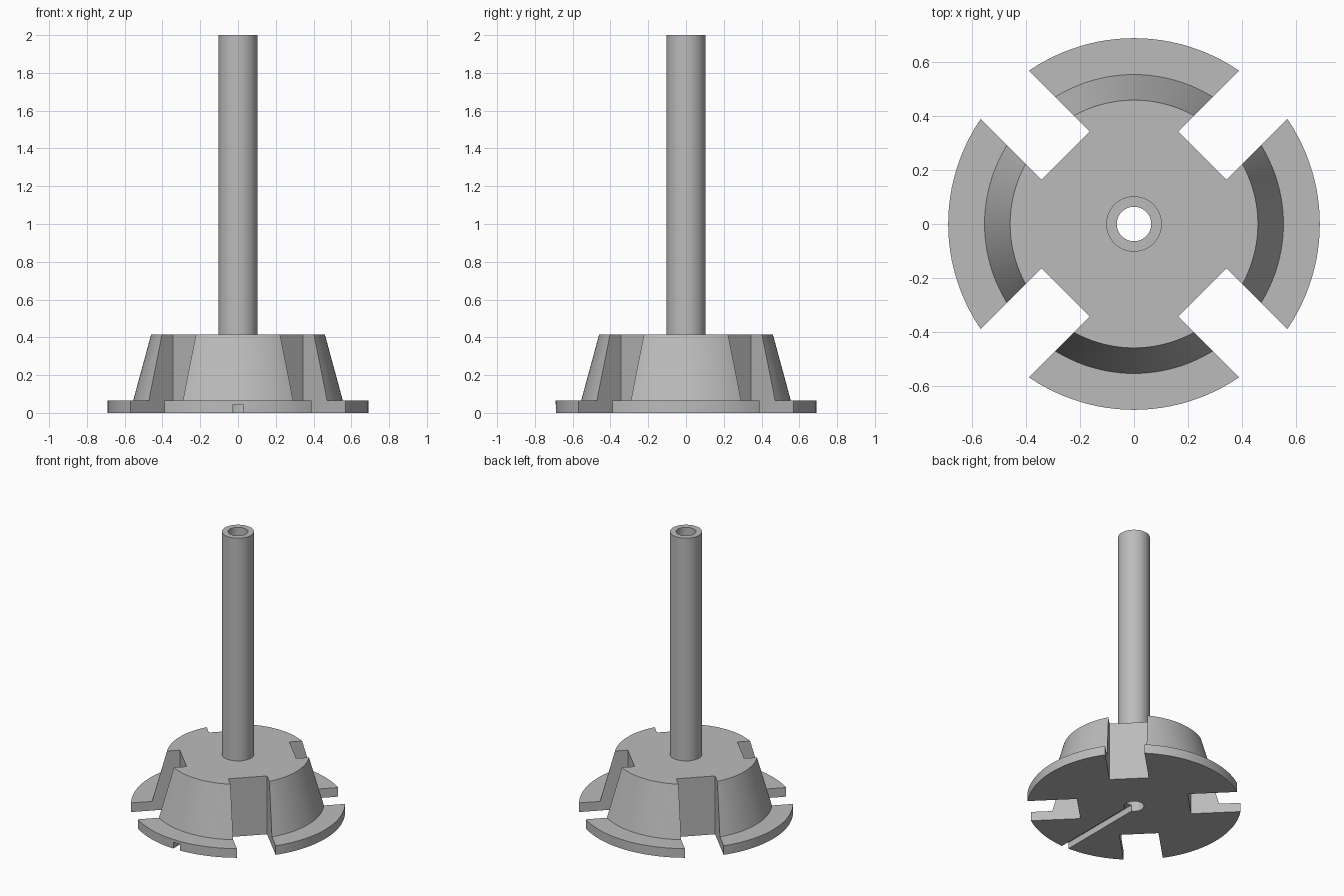
import bpy
import bmesh
from math import pi, radians
from mathutils import Matrix, Vector

if "Cube" in bpy.data.objects:
    bpy.data.objects.remove(bpy.data.objects["Cube"], do_unlink=True)

SEGMENTS = 128
FLANGE_R, FLANGE_H = 0.69, 0.065
CONE_LOW_R, CONE_TOP_R, CONE_TOP = 0.555, 0.46, 0.415
STEM_R, BORE_R, HEIGHT = 0.103, 0.064, 2.0
SLOT_HALF_WIDTH, SLOT_DEPTH_R = 0.127, 0.3585
GROOVE_WIDTH, GROOVE_HEIGHT = 0.054, 0.045

grey = bpy.data.materials.new("plain_grey")
grey.use_nodes = True
colour = (0.5, 0.5, 0.5, 1)
grey.diffuse_color = colour
grey.node_tree.nodes["Principled BSDF"].inputs["Base Color"].default_value = colour


def make_object(name, bm):
    bmesh.ops.recalc_face_normals(bm, faces=bm.faces)
    mesh = bpy.data.meshes.new(name)
    bm.to_mesh(mesh)
    bm.free()
    mesh.materials.append(grey)
    obj = bpy.data.objects.new(name, mesh)
    bpy.context.collection.objects.link(obj)
    return obj


def lathe(name, profile):
    """Spin a closed (radius, height) outline around the z axis."""
    bm = bmesh.new()
    verts = [bm.verts.new((r, 0, z)) for r, z in profile]
    edges = [bm.edges.new((v, verts[i - 1])) for i, v in enumerate(verts)]
    bmesh.ops.spin(bm, geom=verts + edges, cent=(0, 0, 0), axis=(0, 0, 1),
                   angle=2 * pi, steps=SEGMENTS, use_merge=True)
    bmesh.ops.remove_doubles(bm, verts=bm.verts, dist=1e-5)
    return make_object(name, bm)


def add_box(bm, low, high, angle=0.0):
    """Add a box between two corners, turned around the z axis."""
    low, high = Vector(low), Vector(high)
    matrix = (Matrix.Rotation(angle, 4, "Z") @ Matrix.Translation((low + high) / 2)
              @ Matrix.Diagonal((*(high - low), 1)))
    bmesh.ops.create_cube(bm, size=1, matrix=matrix)


# Flanged cone base with hollow stem
stand = lathe("flanged_base_and_hollow_stem", [
    (BORE_R, 0), (FLANGE_R, 0), (FLANGE_R, FLANGE_H), (CONE_LOW_R, FLANGE_H),
    (CONE_TOP_R, CONE_TOP), (STEM_R, CONE_TOP), (STEM_R, HEIGHT), (BORE_R, HEIGHT)])

# Four diagonal slots and the cable groove under the front
cuts = bmesh.new()
for i in range(4):
    add_box(cuts, (SLOT_DEPTH_R, -SLOT_HALF_WIDTH, -0.1),
            (1, SLOT_HALF_WIDTH, CONE_TOP + 0.1), radians(45 + 90 * i))
add_box(cuts, (-GROOVE_WIDTH / 2, -1, -0.1), (GROOVE_WIDTH / 2, 0, GROOVE_HEIGHT))
cutter = make_object("slot_cutter", cuts)
cutter.hide_render = True

cut = stand.modifiers.new("slots", "BOOLEAN")
cut.operation = "DIFFERENCE"
cut.solver = "EXACT"
cut.object = cutter

bpy.ops.object.select_all(action="DESELECT")
stand.select_set(True)
bpy.context.view_layer.objects.active = stand
bpy.ops.object.modifier_apply(modifier=cut.name)
bpy.data.objects.remove(cutter, do_unlink=True)
bpy.ops.object.shade_smooth_by_angle(angle=radians(12))
